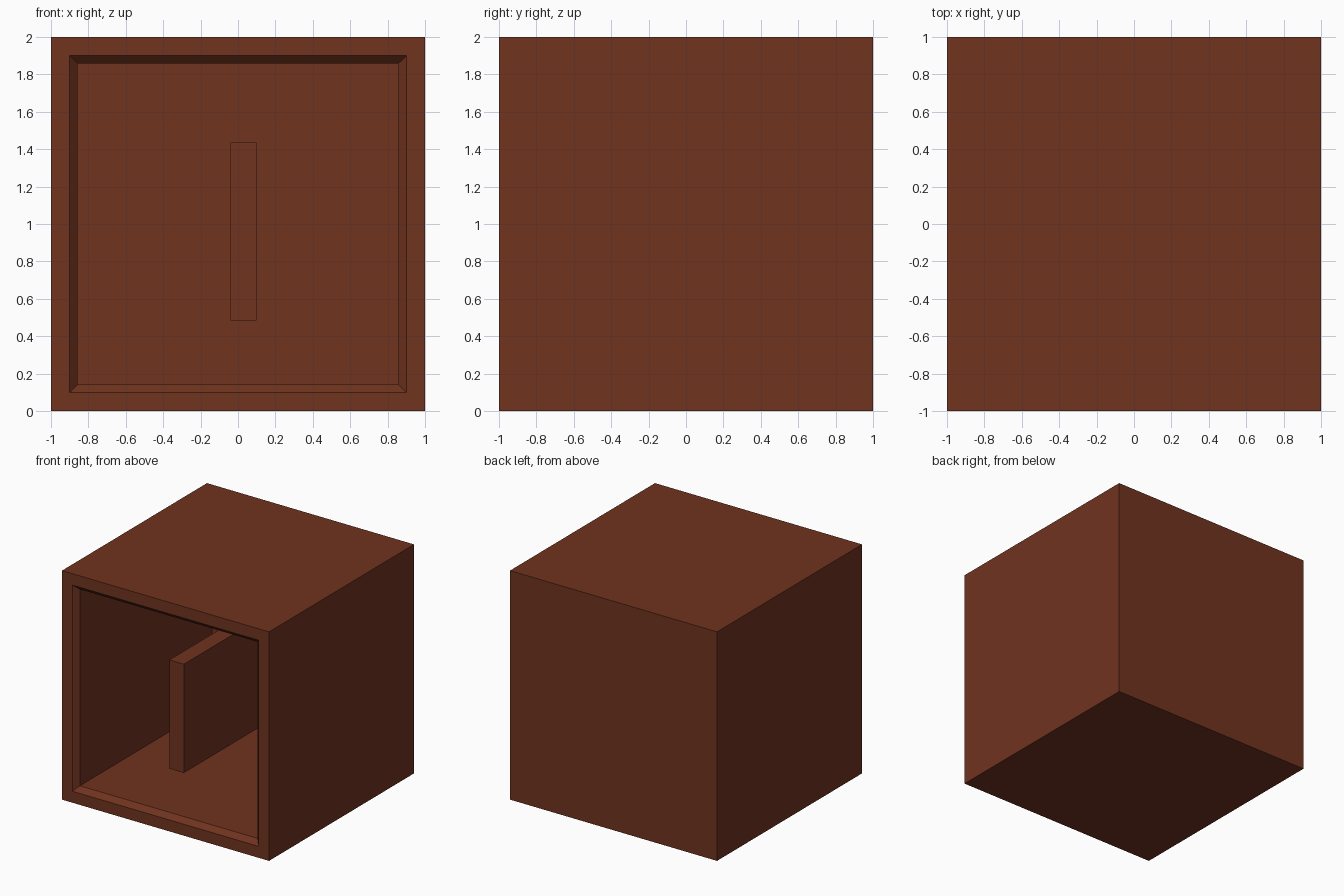
import bpy, bmesh
from mathutils import Vector

if "Cube" in bpy.data.objects:
    bpy.data.objects.remove(bpy.data.objects["Cube"])

brown = bpy.data.materials.new("reddish brown")
brown.diffuse_color = (0.16, 0.033, 0.0135, 1)
brown.use_nodes = True
brown.node_tree.nodes["Principled BSDF"].inputs["Base Color"].default_value = brown.diffuse_color


def box(name, lo, hi, edit=None):
    """Axis-aligned box between two corners, optionally edited as a bmesh."""
    lo, hi = Vector(lo), Vector(hi)
    bm = bmesh.new()
    bmesh.ops.create_cube(bm, size=1)
    for v in bm.verts:
        v.co = Vector([l + (c + 0.5) * (h - l) for c, l, h in zip(v.co, lo, hi)])
    if edit:
        edit(bm)
    me = bpy.data.meshes.new(name)
    bm.to_mesh(me)
    bm.free()
    me.materials.append(brown)
    ob = bpy.data.objects.new(name, me)
    bpy.context.collection.objects.link(ob)
    return ob


def hollow_front(bm):
    """Rim, chamfered mouth, then a straight cavity to the back panel."""
    bm.normal_update()
    front = min(bm.faces, key=lambda f: f.calc_center_median().y)
    # (inset thickness, y of the resulting face)
    for thickness, y in ((0.10, -1.0), (0.042, -0.956), (0.0, 0.87)):
        if thickness:
            bmesh.ops.inset_region(bm, faces=[front], thickness=thickness,
                                   use_even_offset=True)
        else:
            front = bmesh.ops.extrude_discrete_faces(bm, faces=[front])["faces"][0]
        for v in front.verts:
            v.co.y = y
    bmesh.ops.recalc_face_normals(bm, faces=bm.faces[:])


# Outer cabinet with open front
box("cabinet_shell", (-1, -1, 0), (1, 1, 2), hollow_front)

# Upright panel standing out from the back wall
box("inner_panel", (-0.04, -0.89, 0.485), (0.1, 0.87, 1.435))
